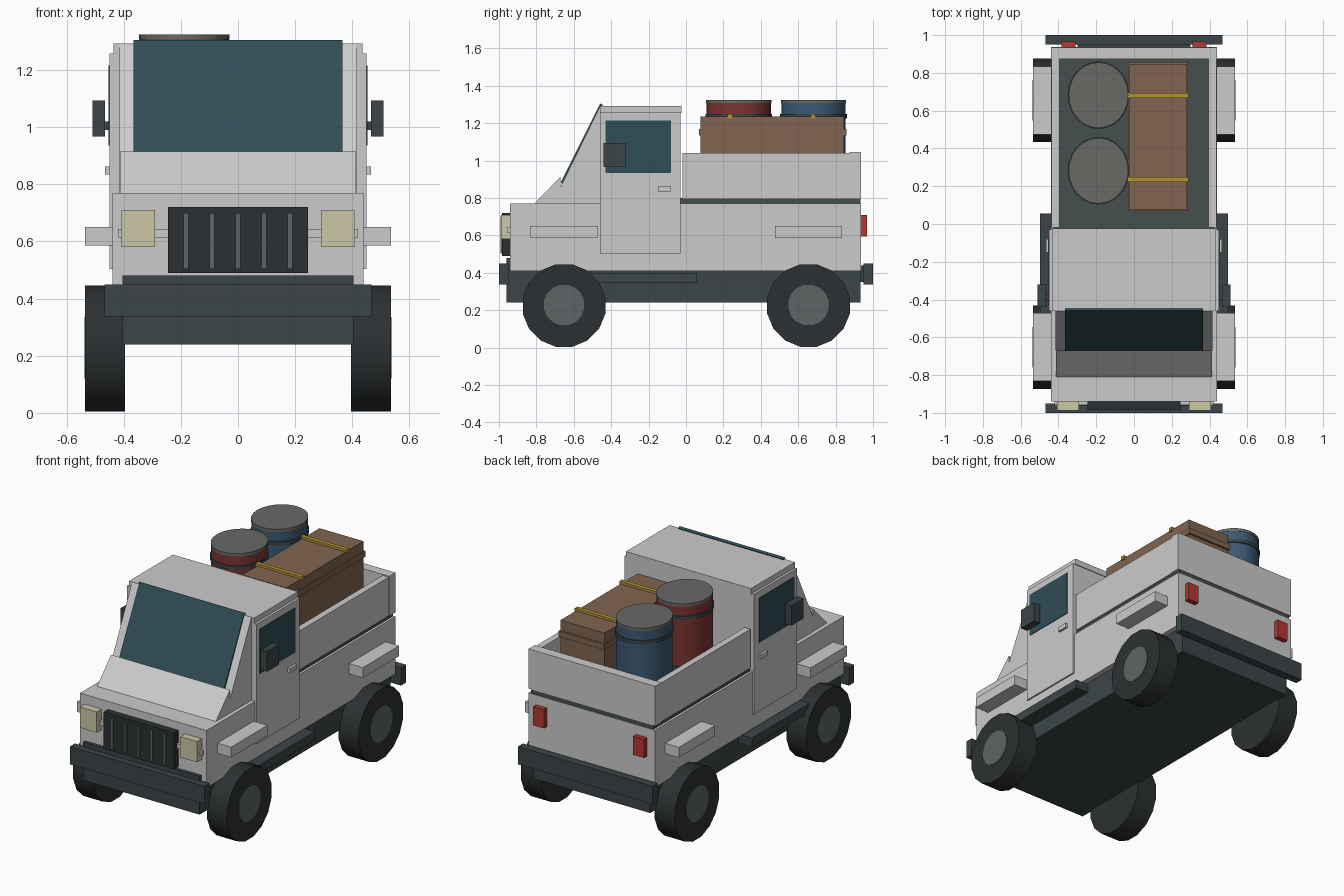
import bpy, bmesh
from math import pi
from mathutils import Matrix

if "Cube" in bpy.data.objects:
    bpy.data.objects.remove(bpy.data.objects["Cube"])


def material(name, rgb):
    m = bpy.data.materials.new(name)
    m.diffuse_color = (*rgb, 1)
    m.use_nodes = True
    m.node_tree.nodes["Principled BSDF"].inputs["Base Color"].default_value = m.diffuse_color
    return m


DARK = material("dark_trim", (0.045, 0.06, 0.065))
TYRE = material("tyre_rubber", (0.025, 0.03, 0.032))
HUB = material("hub_metal", (0.11, 0.13, 0.13))
GLASS = material("tinted_glass", (0.03, 0.075, 0.095))
LAMP = material("lamp_cream", (0.6, 0.57, 0.38))
RED = material("tail_red", (0.45, 0.04, 0.03))
WOOD = material("crate_brown", (0.22, 0.13, 0.08))
STRAP = material("strap_yellow", (0.45, 0.29, 0.03))
BARREL_RED = material("barrel_red", (0.2, 0.035, 0.03))
BARREL_BLUE = material("barrel_blue", (0.045, 0.1, 0.17))
LID = material("lid_grey", (0.14, 0.14, 0.13))
BED = material("bed_liner", (0.06, 0.08, 0.075))


def finish(name, bm, mat):
    bmesh.ops.recalc_face_normals(bm, faces=bm.faces)
    me = bpy.data.meshes.new(name)
    bm.to_mesh(me)
    bm.free()
    ob = bpy.data.objects.new(name, me)
    bpy.context.collection.objects.link(ob)
    if mat:
        me.materials.append(mat)
    return ob


def box(name, x, y, z, mat=None, mirror=False):
    """Box from (min, max) ranges, optionally repeated on the other side."""
    bm = bmesh.new()
    for s in ((1, -1) if mirror else (1,)):
        c = [s * (x[0] + x[1]) / 2, sum(y) / 2, sum(z) / 2]
        d = [x[1] - x[0], y[1] - y[0], z[1] - z[0]]
        bmesh.ops.create_cube(bm, size=1, matrix=Matrix.Translation(c) @ Matrix.Diagonal((*d, 1)))
    return finish(name, bm, mat)


def side_profile(name, half, pts, mat=None):
    """Extrude a (y, z) outline across the width."""
    bm = bmesh.new()
    f = bm.faces.new([bm.verts.new((-half, y, z)) for y, z in pts])
    ext = bmesh.ops.extrude_face_region(bm, geom=[f])["geom"]
    bmesh.ops.translate(bm, vec=(2 * half, 0, 0), verts=[v for v in ext if isinstance(v, bmesh.types.BMVert)])
    return finish(name, bm, mat)


def cylinder(name, centre, rx, ry, depth, sides, mat, rot=None):
    bm = bmesh.new()
    m = Matrix.Translation(centre) @ (rot or Matrix()) @ Matrix.Diagonal((rx, ry, 1, 1))
    bmesh.ops.create_cone(bm, cap_ends=True, segments=sides, radius1=1, radius2=1, depth=depth, matrix=m)
    ob = finish(name, bm, mat)
    for p in ob.data.polygons:
        p.use_smooth = len(p.vertices) == 4
    for e in ob.data.edges:
        v = [ob.data.vertices[i].co for i in e.vertices]
        e.use_edge_sharp = abs((v[0] - v[1]).length - depth) > 1e-4
    return ob


# Chassis, body and bumpers
box("chassis", (-.405, .405), (-.96, .934), (.24, .48), DARK)
box("lower_body", (-.44, .44), (-.94, .936), (.41, .77))
box("front_bumper", (-.468, .468), (-1, -.95), (.338, .45), DARK)
box("rear_bumper", (-.468, .468), (.95, 1), (.338, .45), DARK)
box("bumper_mount", (-.3, .3), (.93, .955), (.35, .44), DARK)
box("side_step", (.4, .498), (-.52, .055), (.345, .4), DARK, True)

# Cab with sloping windscreen
box("cab", (-.43, .43), (-.46, -.03), (.76, 1.26))
box("roof", (-.435, .435), (-.46, -.025), (1.255, 1.292))
side_profile("bonnet_wedge", .413, [(-.81, .77), (-.67, .915), (-.67, .77)])
side_profile("windscreen_frame", .415, [(-.67, .77), (-.67, .86), (-.46, 1.29), (-.45, 1.29), (-.45, .77)])
side_profile("windscreen", .365, [(-.67, .882), (-.458, 1.305), (-.444, 1.297), (-.656, .875)], GLASS)

# Doors and their fittings
box("door", (.425, .45), (-.46, -.03), (.503, 1.257), None, True)
box("door_window", (.44, .454), (-.43, -.08), (.935, 1.215), GLASS, True)
box("door_handle", (.445, .465), (-.15, -.08), (.835, .863), None, True)
box("mirror_arm", (.445, .47), (-.40, -.37), (.99, 1.02), DARK, True)
box("mirror", (.465, .51), (-.44, -.32), (.967, 1.093), DARK, True)

# Front face
box("front_trim", (-.42, .42), (-.957, -.935), (.613, .643))
box("grille", (-.245, .245), (-.985, -.935), (.49, .72), TYRE)
for i in range(5):
    x = (i - 2) * .091
    box("grille_bar", (x - .008, x + .008), (-.992, -.98), (.503, .7), HUB)
box("headlight", (.29, .407), (-.988, -.935), (.58, .71), LAMP, True)
box("tail_light", (.31, .385), (.93, .967), (.593, .71), RED, True)

# Cargo bed
box("bed_floor", (-.425, .425), (-.03, .932), (.765, .8), BED)
box("bed_side", (.395, .436), (-.018, .925), (.796, 1.04), None, True)
box("tailgate", (-.44, .44), (.873, .935), (.796, 1.046))

# Wheels and mudguards
across = Matrix.Rotation(pi / 2, 4, 'Y') @ Matrix.Rotation(pi / 16, 4, 'Z')
for y in (-.652, .655):
    box("mudguard", (.43, .535), (y - .18, y + .18), (.585, .65), None, True)
    for s in (1, -1):
        cylinder("tyre", (s * .465, y, .225), .225, .225, .14, 16, TYRE, across)
        cylinder("wheel_hub", (s * .468, y, .228), .11, .11, .14, 16, HUB, across)

# Crate with lid band and straps
box("crate", (-.025, .28), (.078, .845), (.8, 1.235), WOOD)
box("crate_band", (-.031, .286), (.07, .858), (1.135, 1.17), WOOD)
for y in (.235, .68):
    box("crate_strap", (-.033, .288), (y - .013, y + .013), (1.225, 1.25), STRAP)

# Barrels
for y, mat in ((.282, BARREL_RED), (.682, BARREL_BLUE)):
    cylinder("barrel", (-.188, y, 1.055), .156, .172, .51, 24, mat)
    cylinder("barrel_lid", (-.188, y, 1.316), .158, .174, .018, 24, LID)
    for z in (.92, 1.237):
        cylinder("barrel_hoop", (-.188, y, z), .163, .179, .022, 24, DARK)
